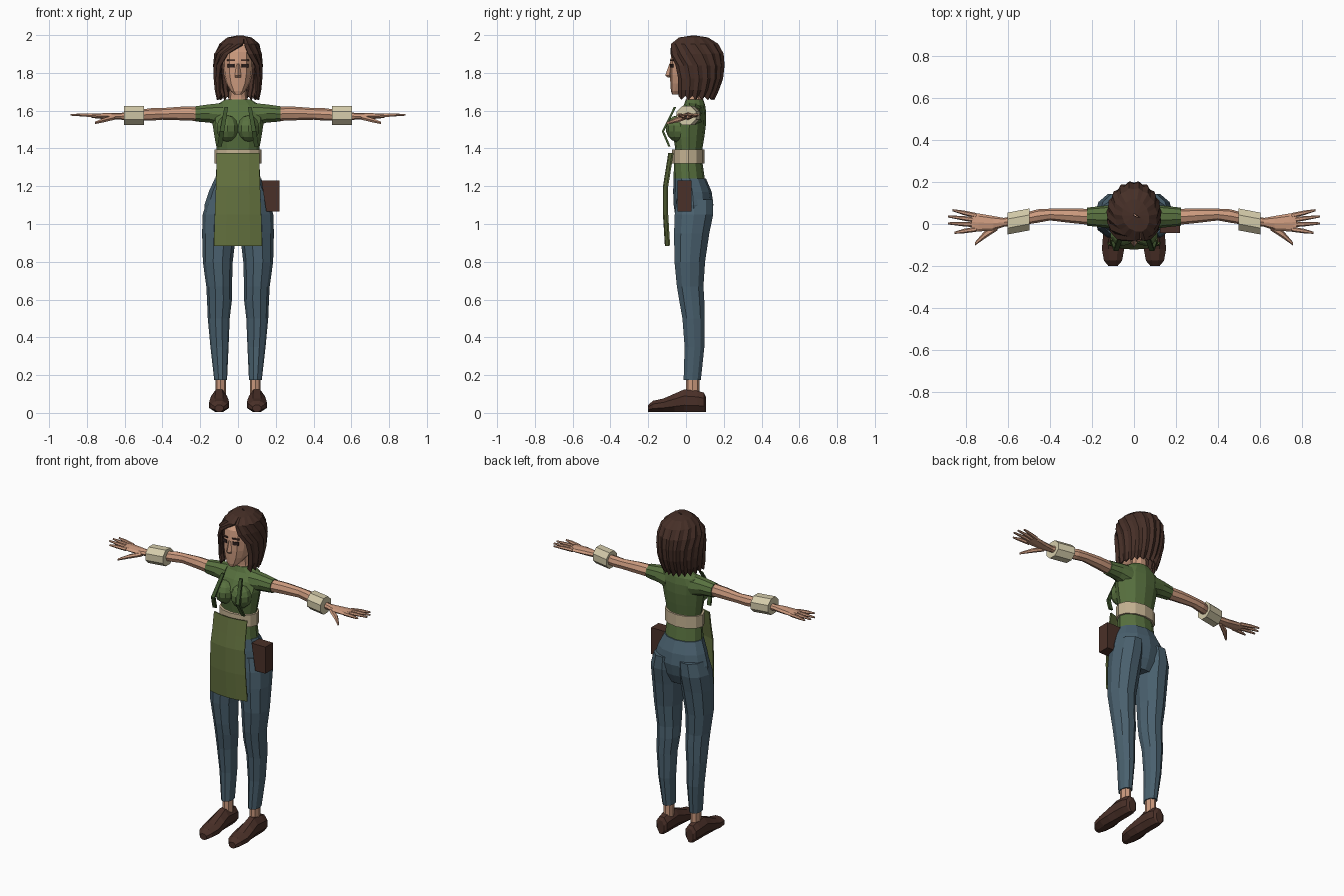
import bpy, bmesh, math
from mathutils import Matrix

if "Cube" in bpy.data.objects:
    bpy.data.objects.remove(bpy.data.objects["Cube"])


def material(name, *srgb):
    m = bpy.data.materials.new(name)
    col = [((c / 255 + 0.055) / 1.055) ** 2.4 for c in srgb] + [1]
    m.use_nodes = True
    m.diffuse_color = col
    m.node_tree.nodes["Principled BSDF"].inputs["Base Color"].default_value = col
    return m


SKIN = material("skin", 204, 154, 126)
HAIR = material("dark brown hair", 70, 47, 39)
SHIRT = material("green shirt", 88, 113, 63)
STRAP = material("dark green strap", 62, 84, 45)
APRON = material("olive apron", 100, 114, 63)
DENIM = material("blue denim", 74, 97, 111)
LEATHER = material("brown leather", 74, 48, 40)
CUFF = material("cream cuff", 212, 203, 170)
SASH = material("tan sash", 196, 178, 146)
EYE = material("dark eye", 45, 32, 30)


def finish(name, bm, mat, thickness=0):
    bmesh.ops.recalc_face_normals(bm, faces=bm.faces[:])
    me = bpy.data.meshes.new(name)
    bm.to_mesh(me)
    bm.free()
    me.materials.append(mat)
    ob = bpy.data.objects.new(name, me)
    bpy.context.collection.objects.link(ob)
    if thickness:
        mod = ob.modifiers.new("thickness", "SOLIDIFY")
        mod.thickness = thickness
        mod.offset = 0
    return ob


def loft(name, axis, rings, mat, n=12, flat=False, power=1.0, pair=False):
    """Skin elliptical rings (along, centre a, centre b, radius a, radius b)."""
    phase = math.pi / n if flat else 0
    grow = 1 / math.cos(math.pi / n) if flat else 1
    for s, side in ((1, "left_"), (-1, "right_")) if pair else ((1, ""),):
        bm = bmesh.new()
        loops = []
        for t, a, b, ra, rb in rings:
            loop = []
            for i in range(n):
                ang = 2 * math.pi * i / n + phase
                c, d = math.cos(ang), math.sin(ang)
                p = a + ra * grow * math.copysign(abs(c) ** power, c)
                q = b + rb * grow * math.copysign(abs(d) ** power, d)
                x, y, z = {"x": (t, p, q), "y": (p, t, q), "z": (p, q, t)}[axis]
                loop.append(bm.verts.new((s * x, y, z)))
            loops.append(loop)
        for lo, hi in zip(loops, loops[1:]):
            for i in range(n):
                j = (i + 1) % n
                bm.faces.new((lo[i], lo[j], hi[j], hi[i]))
        bm.faces.new(loops[0])
        bm.faces.new(loops[-1])
        finish(side + name, bm, mat)


def plate(name, x, y, z, size, turn, mat):
    for s, side in ((1, "left_"), (-1, "right_")):
        bm = bmesh.new()
        mx = (Matrix.Translation((s * x, y, z)) @ Matrix.Rotation(s * turn, 4, "Z")
              @ Matrix.Diagonal((*size, 1)))
        bmesh.ops.create_cube(bm, size=1, matrix=mx)
        finish(side + name, bm, mat)


# Torso, bust and waist sash
loft("shirt", "z", [(1.22, 0, .018, .12, .084), (1.32, 0, .012, .113, .076),
                    (1.40, 0, .015, .113, .072), (1.46, 0, .015, .124, .082),
                    (1.53, 0, .018, .135, .088), (1.59, 0, .033, .142, .074),
                    (1.63, 0, .045, .115, .056), (1.66, 0, .045, .066, .046)], SHIRT)
for s, side in ((1, "left"), (-1, "right")):
    bm = bmesh.new()
    bmesh.ops.create_uvsphere(bm, u_segments=10, v_segments=7, radius=1, matrix=
                              Matrix.Translation((s * .055, -.045, 1.505))
                              @ Matrix.Diagonal((.062, .062, .07, 1)))
    finish(side + "_bust", bm, SHIRT)
loft("sash", "z", [(1.32, 0, .012, .124, .086), (1.395, 0, .012, .124, .086)], SASH)
loft("shoulder_strap", "z", [(1.41, .098, -.088, .012, .006), (1.49, .085, -.122, .012, .006),
                             (1.62, .062, -.058, .01, .006)], STRAP, n=4, flat=True, pair=True)

# Apron: a thin bowed sheet
bm = bmesh.new()
rows = []
for z, w, y in ((1.375, .113, -.09), (1.28, .113, -.105), (1.2, .116, -.118),
                (1.05, .122, -.118), (.885, .127, -.108)):
    rows.append([bm.verts.new((w * f, y + .02 * f * f, z)) for f in (-1, -.5, 0, .5, 1)])
for r, q in zip(rows, rows[1:]):
    for i in range(4):
        bm.faces.new((r[i], r[i + 1], q[i + 1], q[i]))
finish("apron", bm, APRON, .008)

# Trousers, ankles and shoes
loft("trouser_seat", "z", [(.97, 0, .035, .13, .065), (1.03, 0, .037, .175, .092),
                           (1.1, 0, .04, .178, .105), (1.17, 0, .034, .155, .102),
                           (1.24, 0, .02, .123, .086)], DENIM)
loft("trouser_leg", "z", [(.175, .092, .033, .034, .048), (.35, .098, .045, .048, .055),
                          (.5, .102, .04, .058, .062), (.6, .098, .03, .066, .07),
                          (.67, .1, .022, .068, .074), (.8, .107, .02, .079, .085),
                          (.95, .1, .03, .09, .098), (1.05, .095, .042, .092, .107),
                          (1.13, .085, .047, .078, .1)], DENIM, n=10, pair=True)
loft("ankle", "z", [(.07, .092, .035, .028, .036), (.2, .092, .035, .028, .036)],
     SKIN, n=8, pair=True)
loft("shoe", "y", [(y, .1, h / 2 + .004, w, h / 2 - .002) for y, w, h in (
    (-.2, .022, .04), (-.175, .043, .062), (-.12, .053, .074), (-.06, .048, .1),
    (-.01, .042, .122), (.06, .042, .115), (.095, .036, .105), (.105, .022, .085))],
     LEATHER, n=8, flat=True, pair=True)

# Arms, sleeves, cuffs and hands
loft("sleeve", "x", [(.08, .035, 1.578, .06, .066), (.15, .035, 1.585, .051, .051),
                     (.225, .035, 1.583, .043, .042)], SHIRT, n=10, pair=True)
loft("arm", "x", [(.2, .033, 1.583, .038, .038), (.3, .04, 1.585, .035, .036),
                  (.4, .045, 1.583, .028, .031), (.46, .038, 1.58, .032, .033),
                  (.55, .018, 1.575, .026, .026), (.62, .008, 1.57, .021, .018),
                  (.67, .004, 1.57, .034, .017), (.74, .007, 1.572, .043, .014),
                  (.775, .01, 1.573, .04, .011)], SKIN, n=8, pair=True)
loft("cuff", "x", [(.497, .022, 1.575, .052, .05), (.603, .002, 1.575, .052, .05)],
     CUFF, n=8, flat=True, pair=True)
for name, y0, tip, y1 in (("little_finger", .04, .865, .066), ("ring_finger", .018, .885, .036),
                          ("middle_finger", -.004, .887, .003), ("index_finger", -.025, .855, -.042)):
    loft(name, "x", [(.75, y0, 1.573, .012, .011), (.81, (y0 + y1) / 2, 1.577, .011, .01),
                     (tip, y1, 1.578, .005, .005)], SKIN, n=6, pair=True)
loft("thumb", "x", [(.65, -.012, 1.565, .018, .014), (.71, -.05, 1.55, .019, .013),
                    (.758, -.095, 1.535, .008, .007)], SKIN, n=6, pair=True)

# Belt pouch on the left hip
loft("pouch", "z", [(1.065, .185, -.007, .035, .037), (1.23, .172, -.007, .048, .037)],
     LEATHER, n=4, flat=True)

# Neck, head and face
loft("neck", "z", [(1.62, 0, .045, .06, .044), (1.67, 0, .042, .048, .04),
                   (1.78, 0, .035, .042, .042)], SKIN, n=10)
loft("head", "z", [(1.685, 0, -.048, .02, .026), (1.705, 0, -.035, .04, .045),
                   (1.745, 0, 0, .064, .083), (1.79, 0, .015, .076, .1),
                   (1.85, 0, .03, .08, .115), (1.91, 0, .04, .08, .115),
                   (1.955, 0, .045, .066, .085)], SKIN, power=.8)
loft("nose", "z", [(1.775, 0, -.086, .014, .008), (1.785, 0, -.088, .017, .022),
                   (1.85, 0, -.08, .008, .008)], SKIN, n=4)
plate("eye", .037, -.0755, 1.838, (.036, .008, .02), .27, EYE)
plate("eyebrow", .037, -.0755, 1.866, (.044, .009, .008), .27, HAIR)

# Bobbed hair: ridged locks fanning from a parting (radius, z, sweep from back, centre y)
profile = [(.05, 1.992, 180, .04), (.5, 1.982, 180, .04), (.8, 1.95, 178, .045),
           (.96, 1.9, 152, .047), (1, 1.84, 131, .045), (.98, 1.77, 123, .04),
           (.93, 1.71, 118, .026), (.84, 1.68, 115, .015)]
LOCKS = 14
for s, side in ((1, "left"), (-1, "right")):
    bm = bmesh.new()
    cols = []
    for i in range(LOCKS + 1):
        t = i / LOCKS
        col = []
        for j, (k, z, sweep, cy) in enumerate(profile):
            k *= 1 + (.035 if i % 2 else -.035) * min(1, j / 2)
            ang = math.radians(sweep) * t
            part = .03 * t * t if j < 3 else 0
            drop = .022 * (i % 2) if j == len(profile) - 1 else 0
            col.append(bm.verts.new((s * .122 * k * math.sin(ang) + part,
                                     cy + .15 * k * math.cos(ang), z - drop)))
        cols.append(col)
    for a, b in zip(cols, cols[1:]):
        for j in range(len(profile) - 1):
            bm.faces.new((a[j], b[j], b[j + 1], a[j + 1]))
    finish(side + "_hair", bm, HAIR, .012)
